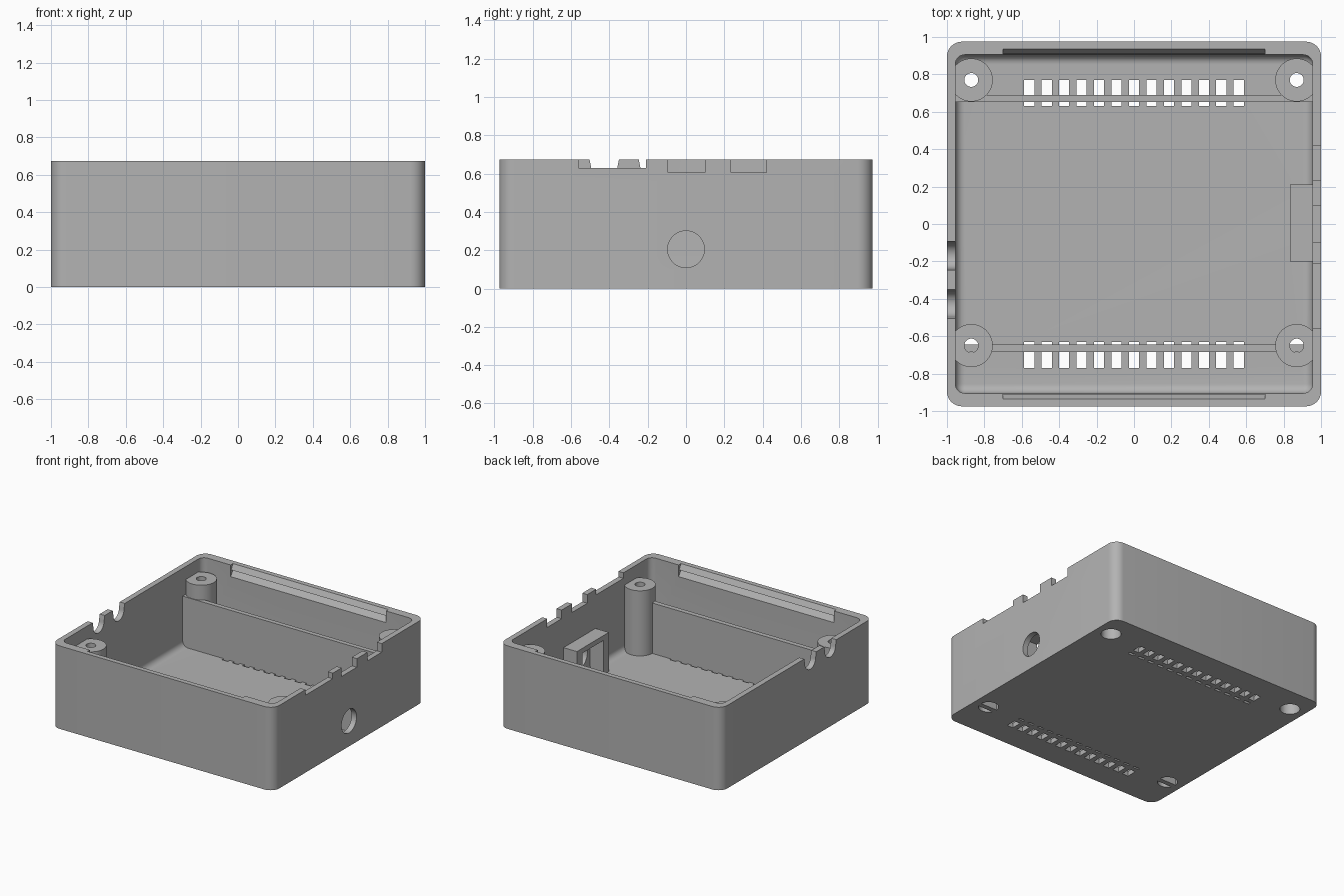
import bpy, bmesh
from math import sin, cos, pi, radians

if "Cube" in bpy.data.objects:
    bpy.data.objects.remove(bpy.data.objects["Cube"])

# One plain grey plastic
grey = bpy.data.materials.new("grey_plastic")
grey.use_nodes = True
tone = (0.45, 0.45, 0.45, 1)
grey.diffuse_color = tone
grey.node_tree.nodes["Principled BSDF"].inputs["Base Color"].default_value = tone

H = 0.675          # rim height
RIB_Z = 0.45       # top of the inner partitions
POSTS = [(sx * 0.87, y) for sx in (-1, 1) for y in (-0.65, 0.77)]


def make(name, bm):
    bmesh.ops.recalc_face_normals(bm, faces=bm.faces)
    mesh = bpy.data.meshes.new(name)
    bm.to_mesh(mesh)
    bm.free()
    mesh.materials.append(grey)
    obj = bpy.data.objects.new(name, mesh)
    bpy.context.collection.objects.link(obj)
    return obj


def add_box(bm, x0, x1, y0, y1, z0, z1):
    verts = bmesh.ops.create_cube(bm, size=1)["verts"]
    for v in verts:
        v.co = (x1 if v.co.x > 0 else x0, y1 if v.co.y > 0 else y0,
                z1 if v.co.z > 0 else z0)


def rounded_box(name, hx, hy, z0, z1, radius, round_floor):
    bm = bmesh.new()
    add_box(bm, -hx, hx, -hy, hy, z0, z1)
    edges = [e for e in bm.edges
             if abs(e.verts[0].co.z - e.verts[1].co.z) > 0.1
             or (round_floor and e.verts[0].co.z < z0 + 0.01)]
    bmesh.ops.bevel(bm, geom=edges, offset=radius, segments=8, profile=0.5,
                    affect='EDGES')
    return make(name, bm)


def prism(name, outline, x0, x1):
    """Extrude a y-z outline along x."""
    bm = bmesh.new()
    face = bm.faces.new([bm.verts.new((x0, y, z)) for y, z in outline])
    new = bmesh.ops.extrude_face_region(bm, geom=[face])["geom"]
    for v in new:
        if isinstance(v, bmesh.types.BMVert):
            v.co.x = x1
    return make(name, bm)


def rect(y0, y1, z0, z1):
    return [(y0, z0), (y1, z0), (y1, z1), (y0, z1)]


def arc(cy, cz, r, start, end, n):
    return [(cy + r * cos(start + (end - start) * i / n),
             cz + r * sin(start + (end - start) * i / n)) for i in range(n + 1)]


def pillar(name, x, y, r, z0, z1):
    bm = bmesh.new()
    bmesh.ops.create_cone(bm, cap_ends=True, segments=40, radius1=r, radius2=r,
                          depth=z1 - z0)
    bmesh.ops.translate(bm, verts=bm.verts, vec=(x, y, (z0 + z1) / 2))
    return make(name, bm)


# Outer shell and the cavity with rounded floor edges
case = rounded_box("case", 1, 0.975, 0, H, 0.08, False)
steps = [("DIFFERENCE", rounded_box("cavity", 0.955, 0.905, 0.04, H + 0.2, 0.05, True))]

# Screw posts and the socket bracket
for x, y in POSTS:
    steps.append(("UNION", pillar("screw_post", x, y, 0.115, 0.02, 0.57)))
bracket = [(-0.2, 0.02), (-0.2, 0.36), (0.21, 0.36), (0.21, 0.02),
           (0.14, 0.02), (0.14, 0.32), (-0.13, 0.32), (-0.13, 0.02)]
steps.append(("UNION", prism("socket_bracket", bracket, 0.835, 0.98)))

# Screw holes with wide bores from below
for x, y in POSTS:
    steps.append(("DIFFERENCE", pillar("screw_hole", x, y, 0.037, -0.1, 0.8)))
    steps.append(("DIFFERENCE", pillar("screw_bore", x, y, 0.075, -0.1, 0.42)))

# Two rows of floor vents
vents = bmesh.new()
for side in (-1, 1):
    for i in range(-6, 7):
        x = i * 0.0933
        y0, y1 = sorted((side * 0.63, side * 0.77))
        add_box(vents, x - 0.027, x + 0.027, y0, y1, -0.1, 0.1)
steps.append(("DIFFERENCE", make("vents", vents)))

# Right-hand wall: port notches in the rim and a round socket hole
for y0, y1, z in [(-0.56, -0.21, 0.63), (-0.095, 0.1, 0.605), (0.235, 0.42, 0.605)]:
    steps.append(("DIFFERENCE", prism("port_notch", rect(y0, y1, z, 0.8), 0.94, 1.1)))
steps.append(("DIFFERENCE",
              prism("socket_hole", arc(0, 0.205, 0.096, 0, 2 * pi, 40)[:-1], 0.9, 1.1)))

# Opposite wall: two flared cable notches
for y in (-0.17, -0.427):
    outline = arc(y, 0.63, 0.068, pi, 2 * pi, 20)
    outline += [(y + 0.079, H + 0.01), (y - 0.079, H + 0.01)]
    steps.append(("DIFFERENCE", prism("cable_notch", outline, -1.1, -0.94)))

# Saw-tooth snap grooves along the front and back rims
for side in (-1, 1):
    tooth = [(0.88, 0.70), (0.935, 0.70), (0.935, H), (0.912, 0.632),
             (0.934, 0.62), (0.905, 0.58), (0.88, 0.58)]
    steps.append(("DIFFERENCE", prism("snap_groove", [(side * y, z) for y, z in tooth],
                                      -0.7, 0.7)))

# Inner partitions crossing the vents, flush with the underside
for y0, y1 in [(0.652, 0.69), (-0.685, -0.645)]:
    steps.append(("UNION", prism("partition", rect(y0, y1, 0, RIB_Z), -0.97, 0.97)))

# Combine the parts into one moulded body
for operation, part in steps:
    mod = case.modifiers.new(part.name, 'BOOLEAN')
    mod.operation = operation
    mod.solver = 'EXACT'
    mod.object = part
    part.hide_render = True
bpy.context.view_layer.update()
body = bpy.data.meshes.new_from_object(
    case.evaluated_get(bpy.context.evaluated_depsgraph_get()))
case.modifiers.clear()
case.data = body
body.materials.clear()
body.materials.append(grey)
body.polygons.foreach_set("material_index", [0] * len(body.polygons))
for _, part in steps:
    bpy.data.objects.remove(part)

bpy.ops.object.select_all(action='DESELECT')
case.select_set(True)
bpy.context.view_layer.objects.active = case
bpy.ops.object.shade_smooth_by_angle(angle=radians(30))
